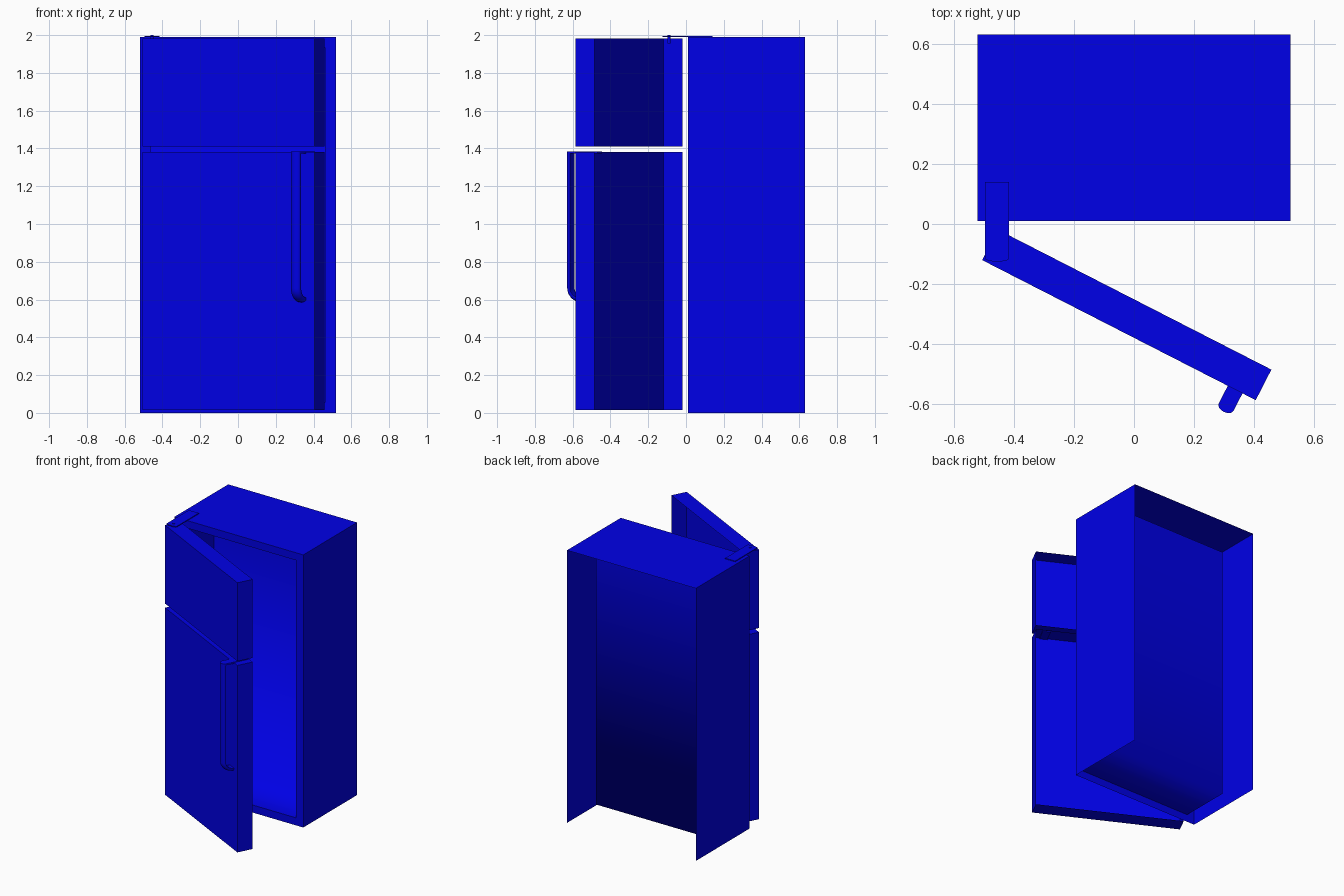
import bpy, bmesh, math
from mathutils import Matrix, Vector

if "Cube" in bpy.data.objects:
    bpy.data.objects.remove(bpy.data.objects["Cube"])

blue = bpy.data.materials.new("blue_enamel")
blue.diffuse_color = (0.0, 0.0, 0.8, 1)
blue.use_nodes = True
blue.node_tree.nodes["Principled BSDF"].inputs["Base Color"].default_value = blue.diffuse_color


def finish(name, bm, matrix=None):
    bmesh.ops.recalc_face_normals(bm, faces=bm.faces)
    me = bpy.data.meshes.new(name)
    bm.to_mesh(me)
    bm.free()
    me.materials.append(blue)
    ob = bpy.data.objects.new(name, me)
    bpy.context.collection.objects.link(ob)
    if matrix:
        ob.matrix_world = matrix
    return ob


def bridge(bm, a, b, closed=True):
    n = len(a)
    return [bm.faces.new((a[i], a[(i + 1) % n], b[(i + 1) % n], b[i]))
            for i in range(n if closed else n - 1)]


# Cabinet: thin outer skin open at back and bottom, front rim, shallow liner
bm = bmesh.new()


def ring(x, z0, z1, y):
    return [bm.verts.new((px, y, pz)) for px, pz in ((x, z0), (x, z1), (-x, z1), (-x, z0))]


outer_back = ring(0.52, 0, 1.99, 0.63)
outer_front = ring(0.52, 0, 1.99, 0.01)
inner_front = ring(0.46, 0.055, 1.935, 0.01)
inner_back = ring(0.46, 0.055, 1.935, 0.38)
bridge(bm, outer_back, outer_front, closed=False)
bridge(bm, outer_front, inner_front)
liner = bridge(bm, inner_front, inner_back)
back = bm.faces.new(inner_back)
liner[3].smooth = back.smooth = True      # floor blends softly into the back
finish("cabinet", bm)

# Door frame: local x along the door, local y into the door, swung open
swing = Matrix.Translation((-0.505, -0.12, 0)) @ Matrix.Rotation(math.radians(-27.1), 4, 'Z')
WIDTH, DEPTH = 1.022, 0.114


# Doors: hollow shells, open on the inside
def door(name, z0, z1):
    bm = bmesh.new()
    corners = ((0, z0), (WIDTH, z0), (WIDTH, z1), (0, z1))
    front = [bm.verts.new((x, 0, z)) for x, z in corners]
    rear = [bm.verts.new((x, DEPTH, z)) for x, z in corners]
    bm.faces.new(front)
    bridge(bm, front, rear)
    finish(name, bm, swing)


door("lower_door", 0.015, 1.38)
door("freezer_door", 1.41, 1.983)

# Handle bar: half-round strap swept down and curled into the door
HX, R = 0.945, 0.0275
section = [(R, 0), (-R, 0)] + [(-R * math.cos(t), 0.008 + 0.017 * math.sin(t))
                               for t in (i * math.pi / 8 for i in range(9))]
path = [((-0.058, 1.375), (-1, 0))]
for i in range(9):
    t = i * math.pi / 16
    path.append(((-0.058 * math.cos(t), 0.66 - 0.05 * math.sin(t)),
                 (-math.cos(t), -math.sin(t))))
bm = bmesh.new()
rings = [[bm.verts.new((HX + a, p[0] + n[0] * b, p[1] + n[1] * b)) for a, b in section]
         for p, n in path]
for a, b in zip(rings, rings[1:]):
    bridge(bm, a, b)
bm.faces.new(rings[0])
bm.faces.new(rings[-1])
bar = finish("handle_bar", bm, swing)


# Flat plates with one rounded end, pointing to -y
def plate(name, cx, half, y_tip, y_end, z0, z1, bulge, matrix=None):
    bm = bmesh.new()
    pts = [(cx + half, y_end), (cx - half, y_end)]
    pts += [(cx - half * math.cos(t), y_tip + bulge * (1 - math.sin(t)))
            for t in (i * math.pi / 8 for i in range(9))]
    low = [bm.verts.new((x, y, z0)) for x, y in pts]
    top = [bm.verts.new((x, y, z1)) for x, y in pts]
    bm.faces.new(low)
    bm.faces.new(top)
    bridge(bm, low, top)
    return finish(name, bm, matrix)


tab = plate("handle_tab", HX, R, -0.083, 0.105, 1.373, 1.384, 0.017, swing)
hinge = plate("hinge_plate", -0.455, 0.04, -0.125, 0.14, 1.99, 1.996, 0.01)

# Hinge pin
bm = bmesh.new()
bmesh.ops.create_cone(bm, cap_ends=True, segments=16, radius1=0.008, radius2=0.008, depth=0.045,
                      matrix=Matrix.Translation((-0.455, -0.09, 1.9775)))
pin = finish("hinge_pin", bm)

# Smooth the rounded parts
for ob in (bar, tab, hinge, pin):
    bpy.ops.object.select_all(action='DESELECT')
    ob.select_set(True)
    bpy.context.view_layer.objects.active = ob
    bpy.ops.object.shade_smooth_by_angle(angle=math.radians(35))
